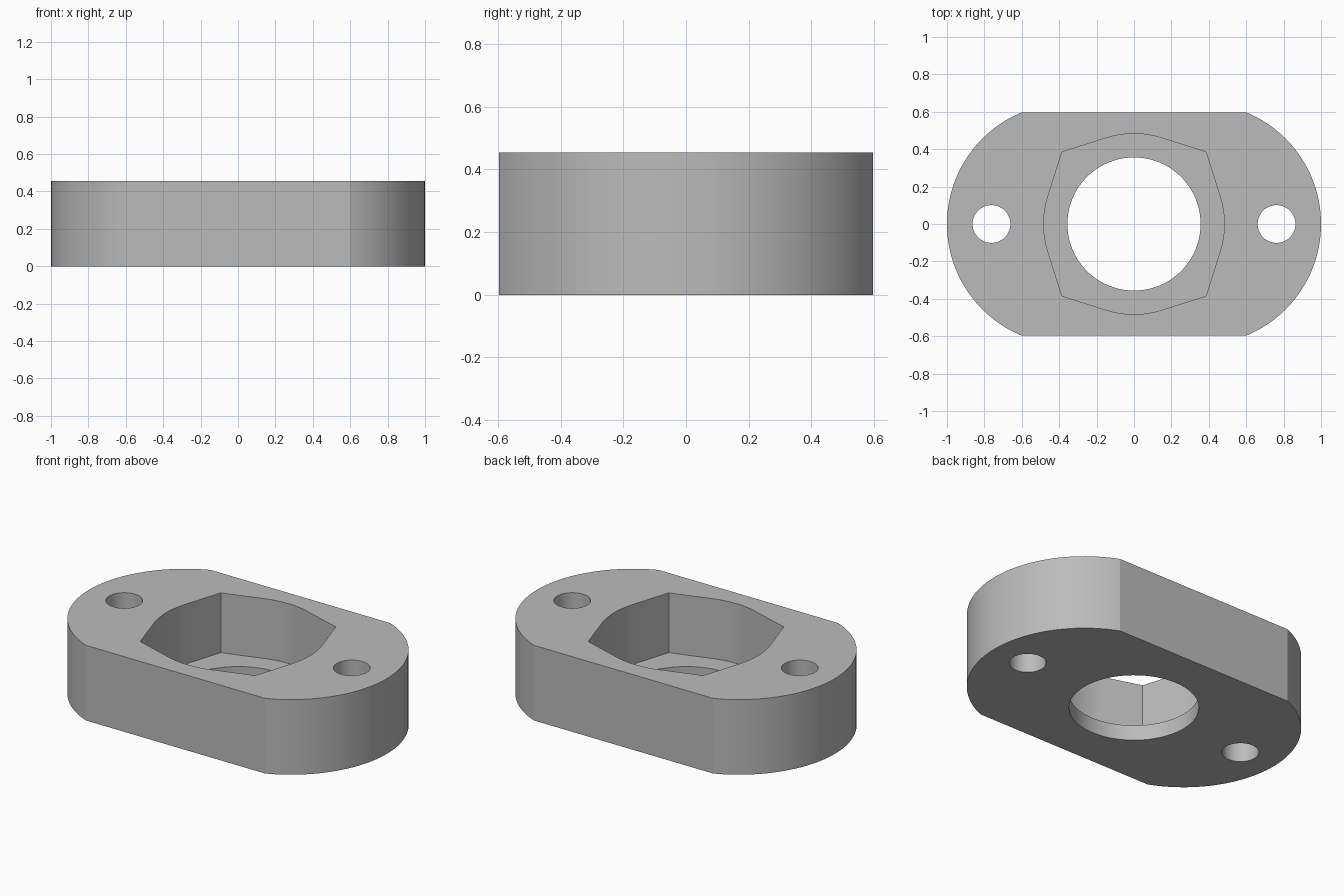
import bpy
import bmesh
from math import sin, cos, acos, atan2, hypot, pi, radians

HEIGHT, FLOOR = 0.455, 0.093
HALF_WIDTH, FLAT_X = 0.597, 0.6

cube = bpy.data.objects.get("Cube")
if cube:
    bpy.data.objects.remove(cube, do_unlink=True)

grey = bpy.data.materials.new("plain grey")
grey.use_nodes = True
colour = (0.5, 0.5, 0.5, 1)
grey.diffuse_color = colour
grey.node_tree.nodes["Principled BSDF"].inputs["Base Color"].default_value = colour


def arc(cx, cy, r, start, end, steps):
    """Points along an arc, both ends included."""
    angles = [start + (end - start) * i / steps for i in range(steps + 1)]
    return [(cx + r * cos(a), cy + r * sin(a)) for a in angles]


def circle(cx, cy, r, steps=64):
    return arc(cx, cy, r, 0, 2 * pi, steps)[:-1]


def prism(name, outline, bottom, top):
    """Extrude a closed outline from bottom to top."""
    bm = bmesh.new()
    face = bm.faces.new([bm.verts.new((x, y, bottom)) for x, y in outline])
    result = bmesh.ops.extrude_face_region(bm, geom=[face])
    verts = [v for v in result["geom"] if isinstance(v, bmesh.types.BMVert)]
    bmesh.ops.translate(bm, verts=verts, vec=(0, 0, top - bottom))
    bmesh.ops.recalc_face_normals(bm, faces=bm.faces)
    mesh = bpy.data.meshes.new(name)
    bm.to_mesh(mesh)
    bm.free()
    mesh.materials.append(grey)
    obj = bpy.data.objects.new(name, mesh)
    bpy.context.collection.objects.link(obj)
    return obj


# Flange body: two flats joined by rounded ends that reach x = +-1
centre = (1 - FLAT_X**2 - HALF_WIDTH**2) / (2 * (1 - FLAT_X))
radius = 1 - centre
sweep = atan2(HALF_WIDTH, FLAT_X - centre)
body_outline = (arc(centre, 0, radius, -sweep, sweep, 48)
                + arc(-centre, 0, radius, pi - sweep, pi + sweep, 48))
body = prism("flange_body", body_outline, 0, HEIGHT)

# Pocket: four corners, each side running tangent onto one shared circle
corner, pocket_r = 0.385, 0.483
half = pi / 4 - acos(pocket_r / hypot(corner, corner))
pocket_outline = []
for k in range(4):
    a = k * pi / 2
    pocket_outline += arc(0, 0, pocket_r, a - half, a + half, 12)
    pocket_outline += arc(0, 0, hypot(corner, corner), a + pi / 4, a + pi / 4, 1)[:1]

cutters = [
    prism("pocket_cutter", pocket_outline, FLOOR, HEIGHT + 0.2),
    prism("bore_cutter", circle(0, 0, 0.356, 96), -0.2, HEIGHT + 0.3),
]
for side, label in ((1, "left"), (-1, "right")):
    cutters.append(prism(label + "_bolt_hole_cutter",
                         circle(side * 0.762, 0, 0.101), -0.2, HEIGHT + 0.2))

# Cut the pocket, the bore and both bolt holes
bpy.ops.object.select_all(action="DESELECT")
bpy.context.view_layer.objects.active = body
body.select_set(True)
for cutter in cutters:
    cutter.hide_render = True
    mod = body.modifiers.new(cutter.name, "BOOLEAN")
    mod.operation = "DIFFERENCE"
    mod.solver = "EXACT"
    mod.object = cutter
    bpy.ops.object.modifier_apply(modifier=mod.name)
    bpy.data.objects.remove(cutter, do_unlink=True)

bpy.ops.object.shade_smooth_by_angle(angle=radians(20))
